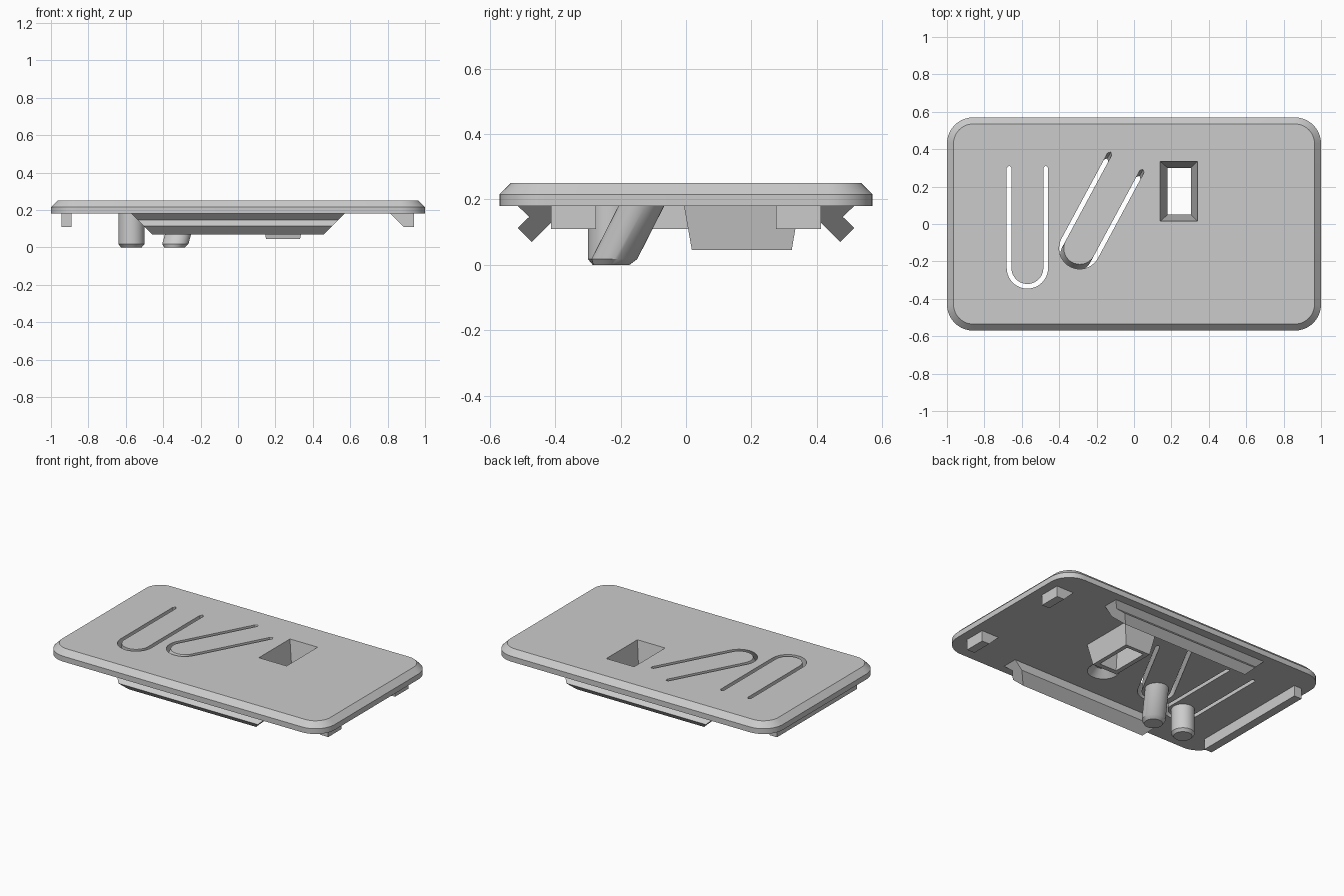
import bpy, bmesh
from math import sin, cos, pi, radians
from mathutils import Vector

if "Cube" in bpy.data.objects:
    bpy.data.objects.remove(bpy.data.objects["Cube"])

grey = bpy.data.materials.new("light_grey")
grey.use_nodes = True
GREY = (0.6, 0.6, 0.6, 1)
grey.diffuse_color = GREY
grey.node_tree.nodes["Principled BSDF"].inputs["Base Color"].default_value = GREY


def loft(name, loops):
    """Closed solid through equal-length loops of points."""
    bm = bmesh.new()
    rings = [[bm.verts.new(p) for p in loop] for loop in loops]
    n = len(rings[0])
    for a, b in zip(rings, rings[1:]):
        for i in range(n):
            j = (i + 1) % n
            bm.faces.new((a[i], a[j], b[j], b[i]))
    bm.faces.new(rings[0])
    bm.faces.new(rings[-1])
    bmesh.ops.recalc_face_normals(bm, faces=bm.faces)
    mesh = bpy.data.meshes.new(name)
    bm.to_mesh(mesh)
    bm.free()
    mesh.materials.append(grey)
    ob = bpy.data.objects.new(name, mesh)
    bpy.context.collection.objects.link(ob)
    return ob


def rect(x0, x1, y0, y1, z):
    return [(x0, y0, z), (x1, y0, z), (x1, y1, z), (x0, y1, z)]


def circle(x, y, r, z, n=40):
    return [(x + r * cos(2 * pi * i / n), y + r * sin(2 * pi * i / n), z) for i in range(n)]


def rounded(hx, hy, r, z, n=10):
    pts = []
    for k, (sx, sy) in enumerate(((1, 1), (-1, 1), (-1, -1), (1, -1))):
        for i in range(n + 1):
            a = (k + i / n) * pi / 2
            pts.append((sx * (hx - r) + r * cos(a), sy * (hy - r) + r * sin(a), z))
    return pts


def u_outline(centre, length, tilt, z, r=0.098, w=0.0125, n=20):
    """Outline of a U-shaped slot, opening along the tilted +y direction."""
    arc = [pi + pi * i / n for i in range(n + 1)]
    outer = [((r + w) * cos(a), (r + w) * sin(a)) for a in arc]
    inner = [((r - w) * cos(a), (r - w) * sin(a)) for a in reversed(arc)]
    pts = [(-r - w, length)] + outer + [(r + w, length), (r, length + w), (r - w, length)]
    pts += inner + [(-r + w, length), (-r, length + w)]
    c, s = cos(tilt), sin(tilt)
    return [(centre[0] + x * c + y * s, centre[1] - x * s + y * c, z) for x, y in pts]


def cut(target, cutters):
    bpy.context.view_layer.objects.active = target
    for c in cutters:
        m = target.modifiers.new("cut", 'BOOLEAN')
        m.operation, m.solver, m.object = 'DIFFERENCE', 'EXACT', c
        bpy.ops.object.modifier_apply(modifier=m.name)


def smooth(ob):
    bpy.ops.object.select_all(action='DESELECT')
    ob.select_set(True)
    bpy.context.view_layer.objects.active = ob
    bpy.ops.object.shade_smooth_by_angle(angle=radians(30))


BASE, TOP = 0.18, 0.25
TILT = radians(28.3)
LEAN = Vector((sin(TILT), cos(TILT))) * 0.577

# Cover plate with chamfered upper rim
plate = loft("cover_plate", [rounded(1, 0.57, 0.14, BASE), rounded(1, 0.57, 0.14, 0.215),
                             rounded(0.965, 0.535, 0.105, TOP)])

# Tapered square well
well = loft("well_housing", [rect(0.15, 0.332, 0.018, 0.323, 0.045),
                             rect(0.125, 0.357, -0.006, 0.346, 0.18)])


def well_hole(t):
    low, high = (0.18, 0.305, 0.05, 0.3, 0.045), (0.14, 0.34, 0.015, 0.335, TOP)
    return rect(*[a + (b - a) * t for a, b in zip(low, high)])


well_cutter = loft("well_cutter", [well_hole(-0.1), well_hole(1.1)])


# Slots: one upright, one leaning along its own direction
def slot_cutter(name, centre, length, tilt, lean):
    loops = []
    for z in (BASE - 0.03, TOP + 0.03):
        p = Vector(centre) + lean * (z - TOP)
        loops.append(u_outline(p, length, tilt, z))
    return loft(name, loops)


slot_a = slot_cutter("straight_slot_cutter", (-0.57, -0.235), 0.535, 0, Vector((0, 0)))
slot_b = slot_cutter("tilted_slot_cutter", (-0.29, -0.13), 0.52, TILT, LEAN)

# Conical dimple in the underside
dimple = loft("dimple_cutter", [circle(0.085, -0.18, 0.105, BASE - 0.01),
                                circle(0.085, -0.18, 0.05, BASE + 0.045)])

cut(plate, [well_cutter, slot_a, slot_b, dimple])
cut(well, [well_cutter])
for c in (well_cutter, slot_a, slot_b, dimple):
    bpy.data.objects.remove(c)
smooth(plate)


# Push pins under the slot tongues
def pin(name, x, y, lean):
    loops = []
    for z, r in ((0, 0.055), (0.018, 0.07), (BASE + 0.002, 0.07)):
        loops.append(circle(x + lean.x * z, y + lean.y * z, r, z))
    smooth(loft(name, loops))


pin("straight_pin", -0.57, -0.23, Vector((0, 0)))
pin("leaning_pin", -0.34, -0.228, LEAN)

# Hooked side rails with ends sloping at 45 degrees
hook = [(0.413, 0.18), (0.413, 0.128), (0.471, 0.07), (0.514, 0.113), (0.479, 0.147), (0.514, 0.18)]
for name, side in (("front_rail", -1), ("back_rail", 1)):
    loft(name, [[(end * (0.39 + z), side * y, z) for y, z in hook] for end in (-1, 1)])

# Locating tabs on the left end
for name, side in (("front_tab", -1), ("back_tab", 1)):
    profile = [(0.815, BASE), (0.885, 0.11), (0.94, 0.11), (0.94, BASE)]
    loft(name, [[(x, side * y, z) for x, z in profile] for y in (0.275, 0.413)])

# Locating bar on the right end
loft("end_bar", [rect(-0.945, -0.89, -0.413, 0.413, 0.11), rect(-0.945, -0.89, -0.413, 0.413, BASE)])
